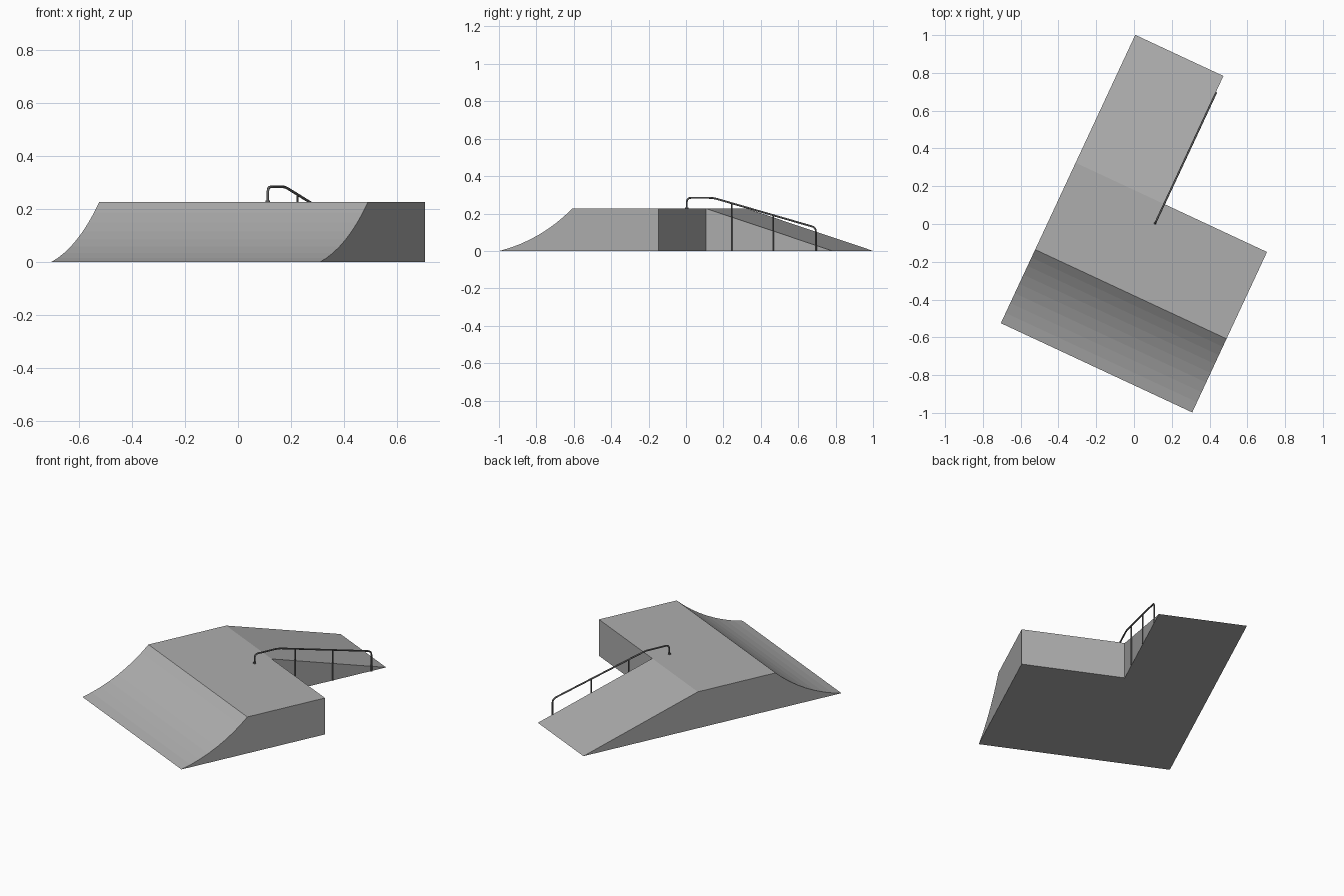
import bpy, bmesh, math
from mathutils import Matrix, Vector

cube = bpy.data.objects.get("Cube")
if cube:
    bpy.data.objects.remove(cube)

# Main dimensions, in a frame whose x runs along the width and y along the length
HEIGHT = 0.227
WIDTH, RAMP_WIDTH = 1.118, 0.515
CURVE_END, DECK_END, LENGTH = 0.43, 0.937, 1.684
PLACE = Matrix.Translation((-0.705, -0.525, 0)) @ Matrix.Rotation(math.radians(-25), 4, "Z")


def material(name, value):
    mat = bpy.data.materials.new(name)
    mat.use_nodes = True
    colour = (value, value, value, 1)
    mat.diffuse_color = colour
    mat.node_tree.nodes["Principled BSDF"].inputs["Base Color"].default_value = colour
    return mat


concrete = material("grey concrete", 0.42)
steel = material("dark steel", 0.12)


def curve_profile(sweep=math.radians(30), steps=8):
    """Concave arc from the ground up to the deck edge."""
    chord = math.hypot(CURVE_END, HEIGHT)
    start = math.atan2(HEIGHT, CURVE_END) - sweep / 2
    radius = chord / (2 * math.sin(sweep / 2))
    angles = [start + sweep * i / steps for i in range(steps + 1)]
    return [(radius * (math.sin(a) - math.sin(start)),
             radius * (math.cos(start) - math.cos(a))) for a in angles]


def build_ramp_body():
    """One closed solid: curved face, deck and straight ramp."""
    bm = bmesh.new()
    cols = (0, RAMP_WIDTH, WIDTH)
    section = curve_profile() + [(DECK_END, HEIGHT)]
    rows = [[bm.verts.new((x, y, z)) for x in cols] for y, z in section]
    # Curved face and deck
    for a, b in zip(rows, rows[1:]):
        for i in range(2):
            bm.faces.new((a[i], a[i + 1], b[i + 1], b[i]))
    base = [bm.verts.new((x, DECK_END, 0)) for x in cols]
    toe = [bm.verts.new((x, LENGTH, 0)) for x in cols[:2]]
    top = rows[-1]
    # Straight ramp and its sides
    bm.faces.new((top[0], top[1], toe[1], toe[0]))
    bm.faces.new((top[1], base[1], toe[1]))
    bm.faces.new((top[0], toe[0], base[0]))
    # Back wall, outer sides and underside
    bm.faces.new((top[1], top[2], base[2], base[1]))
    for i in (0, 2):
        bm.faces.new([r[i] for r in rows] + [base[i]])
    bm.faces.new(rows[0] + base[::-1])
    bm.faces.new((base[0], base[1], toe[1], toe[0]))
    bmesh.ops.recalc_face_normals(bm, faces=bm.faces)
    mesh = bpy.data.meshes.new("skate_ramp")
    bm.to_mesh(mesh)
    bm.free()
    mesh.materials.append(concrete)
    obj = bpy.data.objects.new("skate_ramp", mesh)
    obj.matrix_world = PLACE
    bpy.context.collection.objects.link(obj)


def fillet(points, radius=0.025, steps=5):
    """Round the inner corners of a path."""
    pts = [Vector(p) for p in points]
    path = [pts[0]]
    for a, b, c in zip(pts, pts[1:], pts[2:]):
        p = b + (a - b).normalized() * radius
        q = b + (c - b).normalized() * radius
        for i in range(steps + 1):
            t = i / steps
            path.append(p.lerp(b, t).lerp(b.lerp(q, t), t))
    return path + [pts[-1]]


def tube(name, path, radius):
    curve = bpy.data.curves.new(name, "CURVE")
    curve.dimensions = "3D"
    curve.bevel_depth = radius
    curve.bevel_resolution = 2
    curve.use_fill_caps = True
    spline = curve.splines.new("POLY")
    spline.points.add(len(path) - 1)
    for point, co in zip(spline.points, path):
        point.co = (*co, 1)
    curve.materials.append(steel)
    obj = bpy.data.objects.new(name, curve)
    obj.matrix_world = PLACE
    bpy.context.collection.objects.link(obj)


build_ramp_body()

# Handrail along the inner edge of the straight ramp
RAIL_X = RAMP_WIDTH + 0.002
START, BEND, END = 0.825, 0.98, 1.587
RAIL_TOP, SLOPE = 0.284, 0.262


def rail_height(y):
    return RAIL_TOP - SLOPE * max(0, y - BEND)


tube("handrail", fillet([(RAIL_X, START, HEIGHT),
                         (RAIL_X, START, RAIL_TOP),
                         (RAIL_X, BEND, RAIL_TOP),
                         (RAIL_X, END, rail_height(END)),
                         (RAIL_X, END, 0)]), 0.005)

# Middle posts
for i, y in enumerate((1.09, 1.335)):
    tube(f"rail_post_{i + 1}", [(RAIL_X, y, 0), (RAIL_X, y, rail_height(y))], 0.004)

# Foot plate on the deck
tube("rail_foot", [(RAIL_X, START, HEIGHT), (RAIL_X, START, HEIGHT + 0.005)], 0.009)
